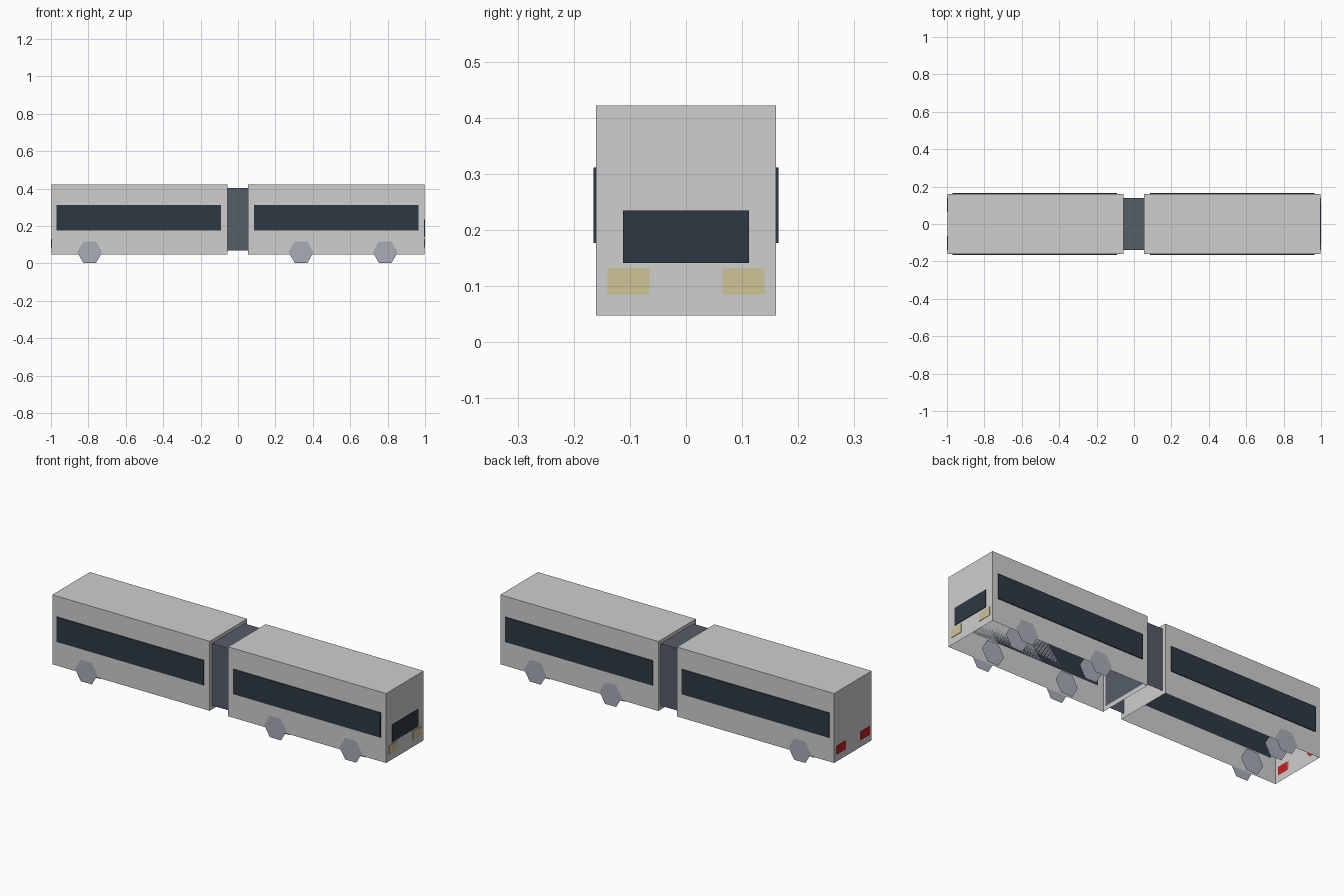
import bpy
import bmesh
from math import cos, sin, pi

default = bpy.data.objects.get("Cube")
if default:
    bpy.data.objects.remove(default, do_unlink=True)


def material(name, rgb):
    mat = bpy.data.materials.new(name)
    mat.use_nodes = True
    color = (*rgb, 1)
    mat.diffuse_color = color
    node = next(n for n in mat.node_tree.nodes if n.type == 'BSDF_PRINCIPLED')
    node.inputs["Base Color"].default_value = color
    return mat


BODY = material("light grey paint", (0.62, 0.62, 0.62))
GLASS = material("dark blue glass", (0.027, 0.04, 0.055))
JOINT = material("slate rubber", (0.09, 0.11, 0.135))
WHEEL = material("wheel grey", (0.39, 0.42, 0.47))
LAMP = material("pale yellow lamp", (0.62, 0.55, 0.31))
TAIL = material("red lamp", (0.55, 0.013, 0.013))


def finish(name, bm, mat):
    mesh = bpy.data.meshes.new(name)
    bm.to_mesh(mesh)
    bm.free()
    mesh.materials.append(mat)
    obj = bpy.data.objects.new(name, mesh)
    bpy.context.collection.objects.link(obj)
    return obj


def box(name, xs, ys, zs, mat, open_bottom=False):
    """Box between the given limits, optionally without its floor."""
    bm = bmesh.new()
    bmesh.ops.create_cube(bm, size=1)
    for v in bm.verts:
        v.co = [lim[0] if c < 0 else lim[1] for c, lim in zip(v.co, (xs, ys, zs))]
    if open_bottom:
        bm.normal_update()
        floor = [f for f in bm.faces if f.normal.z < -0.5]
        bmesh.ops.delete(bm, geom=floor, context='FACES_ONLY')
    return finish(name, bm, mat)


def wheel(name, x, side):
    """Hexagonal wheel made of an outer and an inner disc."""
    bm = bmesh.new()
    for y, turn in ((0.162, side), (0.087, -side)):
        ring = [bm.verts.new((x + 0.067 * cos(i * pi / 3), side * y,
                              0.06 + 0.067 * sin(i * pi / 3)))
                for i in range(6)]
        bm.faces.new(ring if turn < 0 else ring[::-1])
    return finish(name, bm, WHEEL)


# Two hollow coach bodies, open underneath
HALF = 0.16
box("front_coach", (0.053, 0.997), (-HALF, HALF), (0.047, 0.422), BODY, True)
box("rear_coach", (-0.997, -0.057), (-HALF, HALF), (0.047, 0.422), BODY, True)

# Flexible joint between the coaches
box("joint", (-0.059, 0.055), (-0.14, 0.14), (0.068, 0.403), JOINT, True)

# Windscreen plate
box("windscreen", (0.997, 1.0), (-0.112, 0.112), (0.141, 0.235), GLASS)

for side, label in ((-1, "right"), (1, "left")):
    # Long side windows
    ys = sorted((side * HALF, side * 0.165))
    box(f"front_window_{label}", (0.085, 0.965), ys, (0.177, 0.311), GLASS)
    box(f"rear_window_{label}", (-0.97, -0.09), ys, (0.177, 0.311), GLASS)

    # Lamps at both ends
    ys = sorted((side * 0.065, side * 0.14))
    box(f"headlight_{label}", (0.997, 0.999), ys, (0.085, 0.131), LAMP)
    box(f"tail_light_{label}", (-1.0, -0.997), ys, (0.085, 0.131), TAIL)

    # Three wheels along each side
    for part, x in (("rear", -0.793), ("middle", 0.337), ("front", 0.787)):
        wheel(f"{part}_wheel_{label}", x, side)
